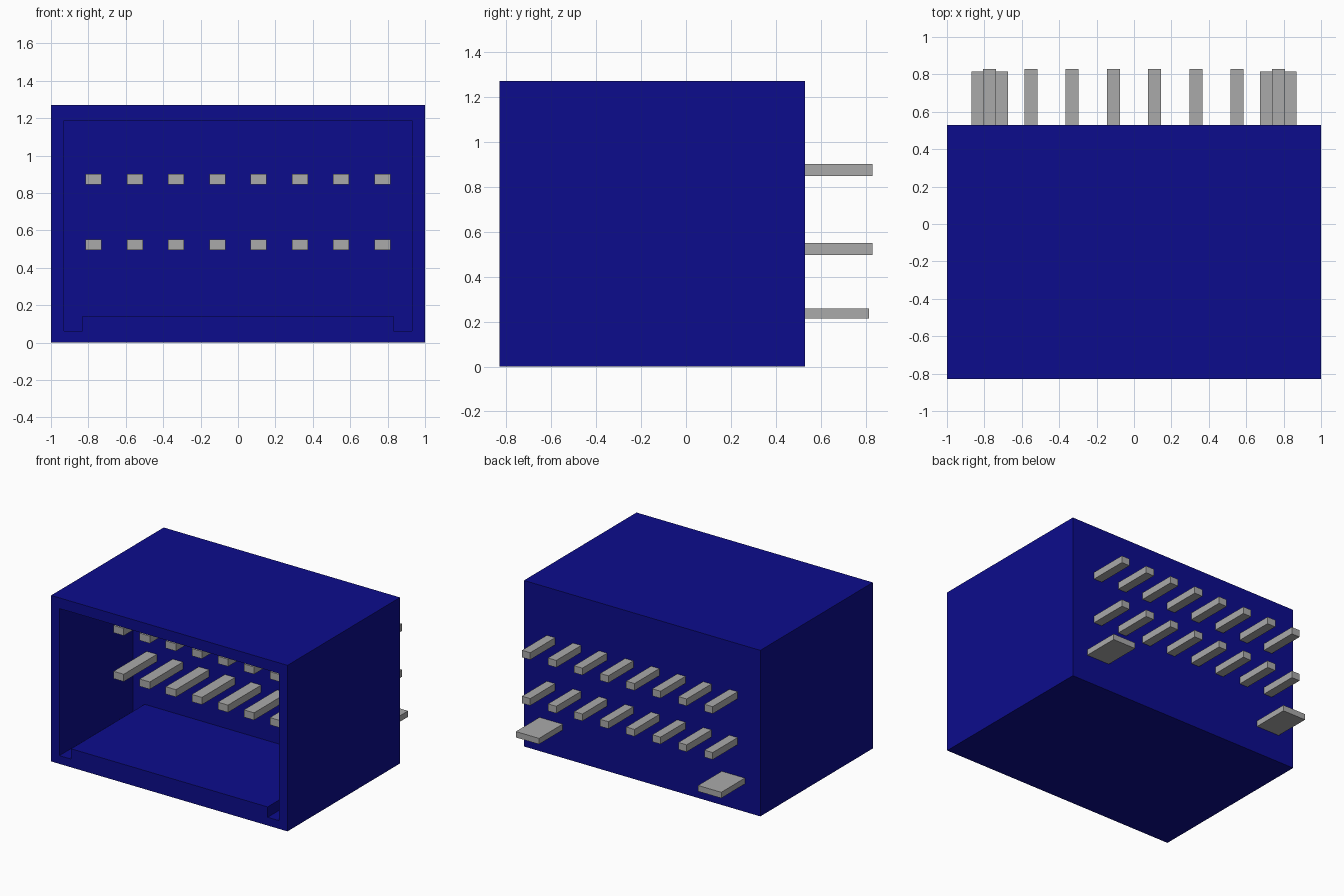
import bpy, bmesh

cube = bpy.data.objects.get("Cube")
if cube:
    bpy.data.objects.remove(cube, do_unlink=True)


def material(name, rgb):
    m = bpy.data.materials.new(name)
    m.use_nodes = True
    m.diffuse_color = (*rgb, 1)
    m.node_tree.nodes["Principled BSDF"].inputs["Base Color"].default_value = (*rgb, 1)
    return m


BLUE = material("dark blue plastic", (0.0037, 0.0037, 0.265))
GREY = material("grey metal", (0.40, 0.40, 0.40))


def finish(name, bm, mat):
    bmesh.ops.recalc_face_normals(bm, faces=bm.faces)
    me = bpy.data.meshes.new(name)
    bm.to_mesh(me)
    bm.free()
    me.materials.append(mat)
    ob = bpy.data.objects.new(name, me)
    bpy.context.collection.objects.link(ob)
    return ob


def add_box(bm, x, y, z):
    """Box between (min, max) pairs."""
    verts = bmesh.ops.create_cube(bm, size=1)["verts"]
    for v in verts:
        for i, (a, b) in enumerate((x, y, z)):
            v.co[i] = b if v.co[i] > 0 else a


FRONT, WALL, BACK = -0.83, 0.06, 0.53   # front rim, cavity back wall, rear face
HEIGHT = 1.27

# Housing: block with a front cavity whose raised floor leaves a groove each side
bm = bmesh.new()
outline = [(-1, 0), (1, 0), (1, HEIGHT), (-1, HEIGHT)]
cavity = [(-0.93, 0.063), (-0.832, 0.063), (-0.832, 0.142), (0.832, 0.142),
          (0.832, 0.063), (0.93, 0.063), (0.93, 1.188), (-0.93, 1.188)]


def loop(points, y):
    return [bm.verts.new((x, y, z)) for x, z in points]


def bridge(a, b):
    for i in range(len(a)):
        j = (i + 1) % len(a)
        bm.faces.new((a[i], a[j], b[j], b[i]))


o, o_back = loop(outline, FRONT), loop(outline, BACK)
c, c_back = loop(cavity, FRONT), loop(cavity, WALL)
bridge(o, o_back)
bridge(c, c_back)
bm.faces.new(o_back)
bm.faces.new(c_back)
# Front rim: bottom, right, top, left
bm.faces.new([o[0], o[1]] + c[5::-1])
bm.faces.new((o[1], o[2], c[6], c[5]))
bm.faces.new((o[2], o[3], c[7], c[6]))
bm.faces.new((o[3], o[0], c[0], c[7]))
finish("housing", bm, BLUE)

# Two rows of contact pins: wider inside the cavity, narrower at the rear
for row, z in (("lower", 0.524), ("upper", 0.875)):
    for i in range(8):
        x = -0.772 + i * 1.544 / 7
        bm = bmesh.new()
        add_box(bm, (x - 0.043, x + 0.043), (-0.34, WALL + 0.1), (z - 0.028, z + 0.028))
        add_box(bm, (x - 0.035, x + 0.035), (WALL + 0.1, 0.83), (z - 0.027, z + 0.027))
        finish(f"{row}_pin_{i + 1}", bm, GREY)

# Flat mounting tabs on the rear
for side, s in (("left", 1), ("right", -1)):
    bm = bmesh.new()
    x = s * 0.771
    add_box(bm, (x - 0.098, x + 0.098), (BACK - 0.1, 0.815), (0.213, 0.258))
    finish(f"{side}_mounting_tab", bm, GREY)
